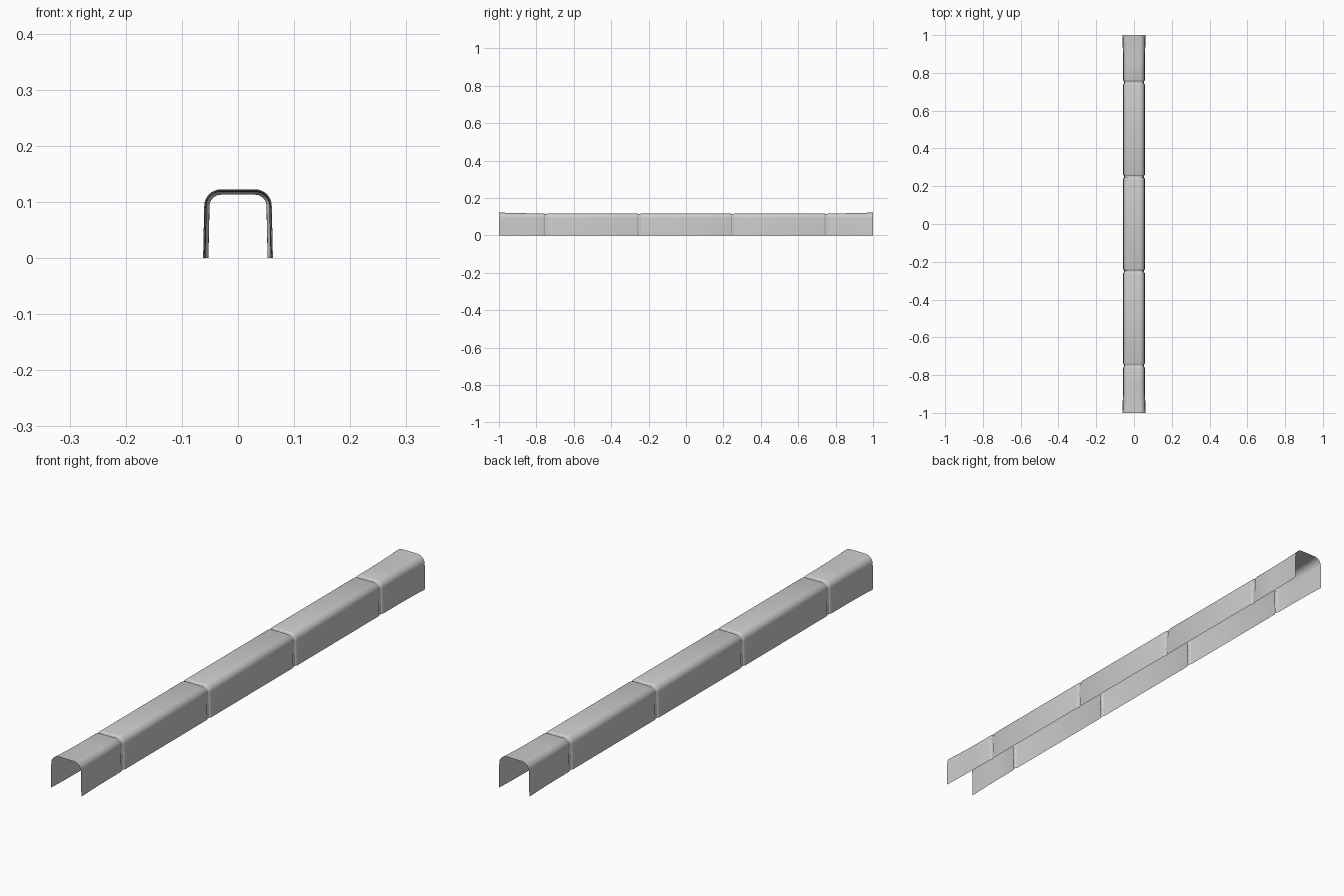
import bpy, bmesh, math

if "Cube" in bpy.data.objects:
    bpy.data.objects.remove(bpy.data.objects["Cube"])

# Cross-section of the open channel, grown or shrunk by offset d
def section(d, arc_steps=8):
    w, h, r = 0.0555 + d, 0.1175 + d, 0.025 + d
    right = [(w + 0.002, 0.0), (w, h - r)]
    for i in range(1, arc_steps + 1):
        a = math.pi / 2 * i / arc_steps
        right.append((w - r + r * math.cos(a), h - r + r * math.sin(a)))
    return right + [(-x, z) for x, z in reversed(right)]

# Stations along the length: pressed grooves plus gently flared ends
groove = [(-0.012, 0.0), (-0.009, -0.001), (-0.005, -0.0042), (0.0, -0.0048),
          (0.005, -0.0042), (0.009, -0.001), (0.012, 0.0)]
stations = [(c + dy, d) for c in (-0.75, -0.25, 0.25, 0.75) for dy, d in groove]
for y, d in [(0.85, 0.0004), (0.91, 0.0013), (0.96, 0.0028), (1.0, 0.0047)]:
    stations += [(y, d), (-y, d)]
stations.sort()

# Loft the thin sheet through all stations
bm = bmesh.new()
rows = [[bm.verts.new((x, y, z)) for x, z in section(d)] for y, d in stations]
for a, b in zip(rows, rows[1:]):
    for i in range(len(a) - 1):
        bm.faces.new((a[i], a[i + 1], b[i + 1], b[i]))
bm.normal_update()
top = max(bm.faces, key=lambda f: f.calc_center_median().z * abs(f.normal.z))
if top.normal.z < 0:
    bmesh.ops.reverse_faces(bm, faces=bm.faces[:])

mesh = bpy.data.meshes.new("channel_cover")
bm.to_mesh(mesh)
bm.free()
cover = bpy.data.objects.new("channel_cover", mesh)
bpy.context.collection.objects.link(cover)
bpy.context.view_layer.objects.active = cover
cover.select_set(True)
bpy.ops.object.shade_smooth_by_angle(angle=math.radians(30))
